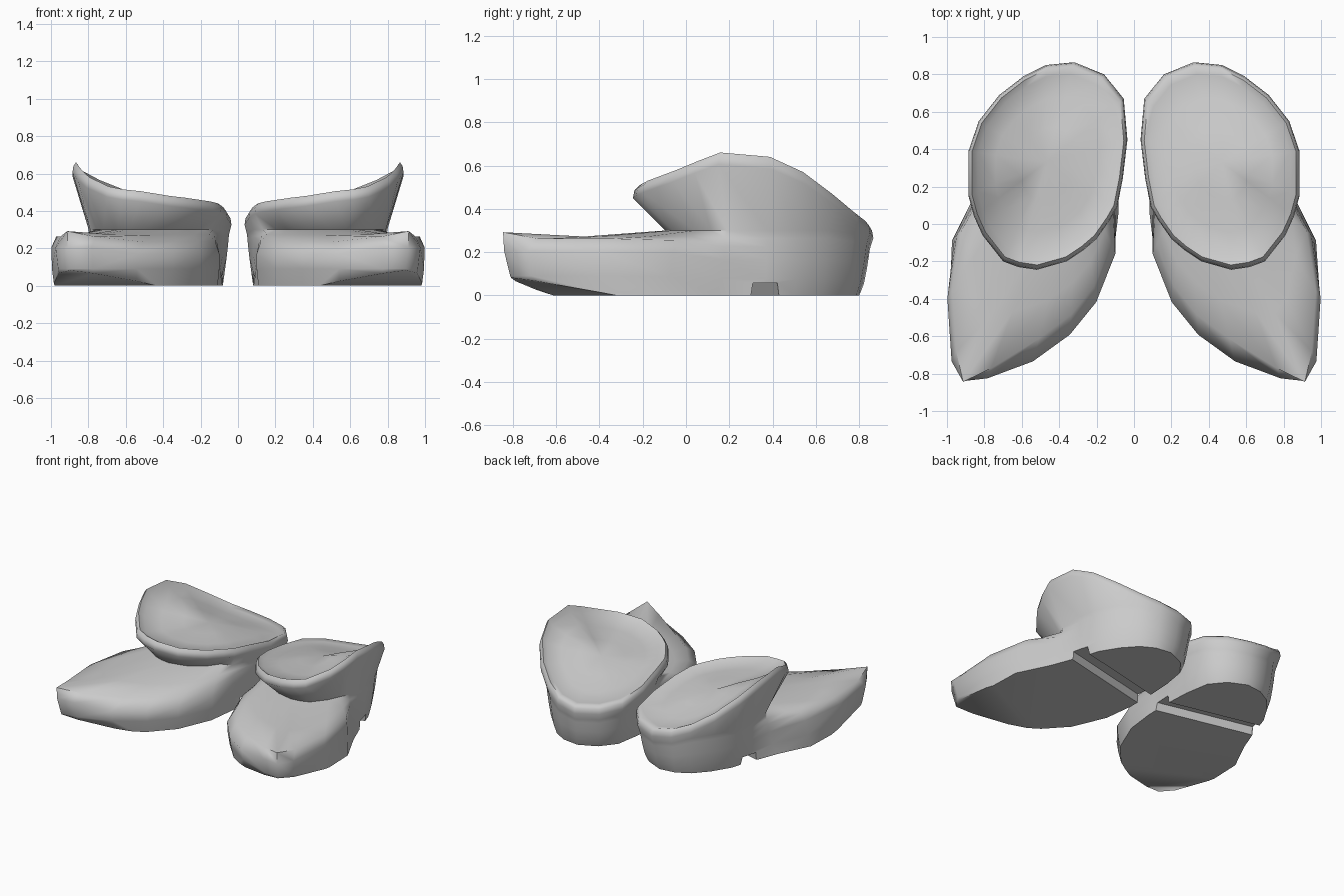
import bpy, bmesh
from mathutils import Vector

if "Cube" in bpy.data.objects:
    bpy.data.objects.remove(bpy.data.objects["Cube"])

# Matching outlines of one boot, from the heel round the outer side to the toe and back
SOLE = [(.34, .80), (.46, .785), (.56, .73), (.65, .63), (.73, .50), (.775, .36), (.86, .14),
        (.98, -.09), (1.0, -.40), (.985, -.75), (.92, -.86), (.79, -.845), (.54, -.75),
        (.34, -.60), (.20, -.42), (.10, -.16), (.08, .06), (.08, .25), (.09, .45),
        (.12, .63), (.21, .74)]
RIM = [(.32, .865, .32), (.47, .85, .345), (.59, .79, .39), (.72, .69, .47), (.83, .55, .57),
       (.885, .39, .64), (.885, .15, .66), (.855, .04, .62), (.81, -.06, .58), (.70, -.20, .53),
       (.62, -.23, .515), (.52, -.245, .505), (.36, -.20, .48), (.27, -.14, .47),
       (.20, -.08, .46), (.13, .02, .45), (.09, .09, .44), (.06, .24, .42), (.035, .45, .38),
       (.055, .67, .35), (.16, .80, .33)]
SOLE_MID, RIM_MID = Vector((.55, -.05)), Vector((.47, .33))


def column(i):
    """Points of one side strip, from the sole up over the rim to the opening."""
    s, r, top = Vector(SOLE[i]), Vector(RIM[i][:2]), RIM[i][2]
    foot = max(0, min(1, (.15 - s.y) / .3))
    toe = max(0, min(1, (-.3 - s.y) / .5))
    inner = 12 <= i <= 15
    tip = i == 10
    low = top - .055
    neck = r.lerp(RIM_MID, min(.26, .03 + .7 * max(0, low - .33) + .15 * foot))
    neck_z = min(.30, low - .05)

    def mix(t, z, back_t, inset=0.0):
        p = s.lerp(neck, t * foot + back_t ** .6 * (1 - foot)).lerp(SOLE_MID, inset)
        return (*p, z * foot + back_t * neck_z * (1 - foot))

    pts = [(*s.lerp(SOLE_MID, .02 * foot + .09 * toe), 0),
           mix(0, .09, .25, .06 * toe),
           mix(0, .17 if inner else .205, .55, .025 * toe),
           mix(.02 if tip else .2 if inner else .10, .292 if tip else .235 if inner else .262, .75),
           mix(.5, .272, .88),
           (*neck, neck_z),
           (*r, low),
           (*r.lerp(RIM_MID, .012), top - .02),
           (*r.lerp(RIM_MID, .045), top)]
    for t, drop in ((.12, .02), (.35, .025), (.65, .015)):
        z = top * (1 - t) + .46 * t - drop
        pts.append((*r.lerp(RIM_MID, t), z))
    return pts


# Boot body: one loft with a flat sole and a dished top
bm = bmesh.new()
cols = [[bm.verts.new(p) for p in column(i)] for i in range(len(SOLE))]
centre = bm.verts.new((*RIM_MID, .45))
for a, b in zip(cols, cols[1:] + cols[:1]):
    for k in range(len(a) - 1):
        bm.faces.new((a[k], b[k], b[k + 1], a[k + 1]))
    bm.faces.new((a[-1], b[-1], centre))
bm.faces.new([c[0] for c in cols])

# Toe spring: slice the sole upward toward the toe
bmesh.ops.bisect_plane(bm, geom=bm.verts[:] + bm.edges[:] + bm.faces[:], dist=1e-5,
                       plane_co=(.98, -.32, 0), plane_no=(-.099, .185, 1), clear_inner=True)
bmesh.ops.holes_fill(bm, edges=[e for e in bm.edges if e.is_boundary], sides=0)
bmesh.ops.recalc_face_normals(bm, faces=bm.faces[:])
mesh = bpy.data.meshes.new("boots")
bm.to_mesh(mesh)
bm.free()
boots = bpy.data.objects.new("boots", mesh)
bpy.context.collection.objects.link(boots)

# Heel groove cutter: slanted trapezoid bar running across the sole
bm = bmesh.new()
ends = []
for x in (-.3, 1.3):
    y = .37 + .23 * (x - .80)
    ends.append([bm.verts.new((x, y + dy, z))
                 for dy, z in ((-.08, -.06), (.08, -.06), (.06, .058), (-.06, .058))])
for k in range(4):
    j = (k + 1) % 4
    bm.faces.new((ends[0][k], ends[0][j], ends[1][j], ends[1][k]))
bm.faces.new(ends[0])
bm.faces.new(ends[1])
bmesh.ops.recalc_face_normals(bm, faces=bm.faces[:])
cut_mesh = bpy.data.meshes.new("groove_cutter")
bm.to_mesh(cut_mesh)
bm.free()
cutter = bpy.data.objects.new("groove_cutter", cut_mesh)
cutter.hide_render = True
bpy.context.collection.objects.link(cutter)

# Cut the groove, mirror to the second boot, smooth
bpy.context.view_layer.objects.active = boots
boots.select_set(True)
groove = boots.modifiers.new("groove", 'BOOLEAN')
groove.operation, groove.solver, groove.object = 'DIFFERENCE', 'EXACT', cutter
bpy.ops.object.modifier_apply(modifier="groove")
bpy.data.objects.remove(cutter)
pair = boots.modifiers.new("pair", 'MIRROR')
pair.use_mirror_merge = False
bpy.ops.object.modifier_apply(modifier="pair")
bpy.ops.object.shade_smooth_by_angle(angle=1.1)
